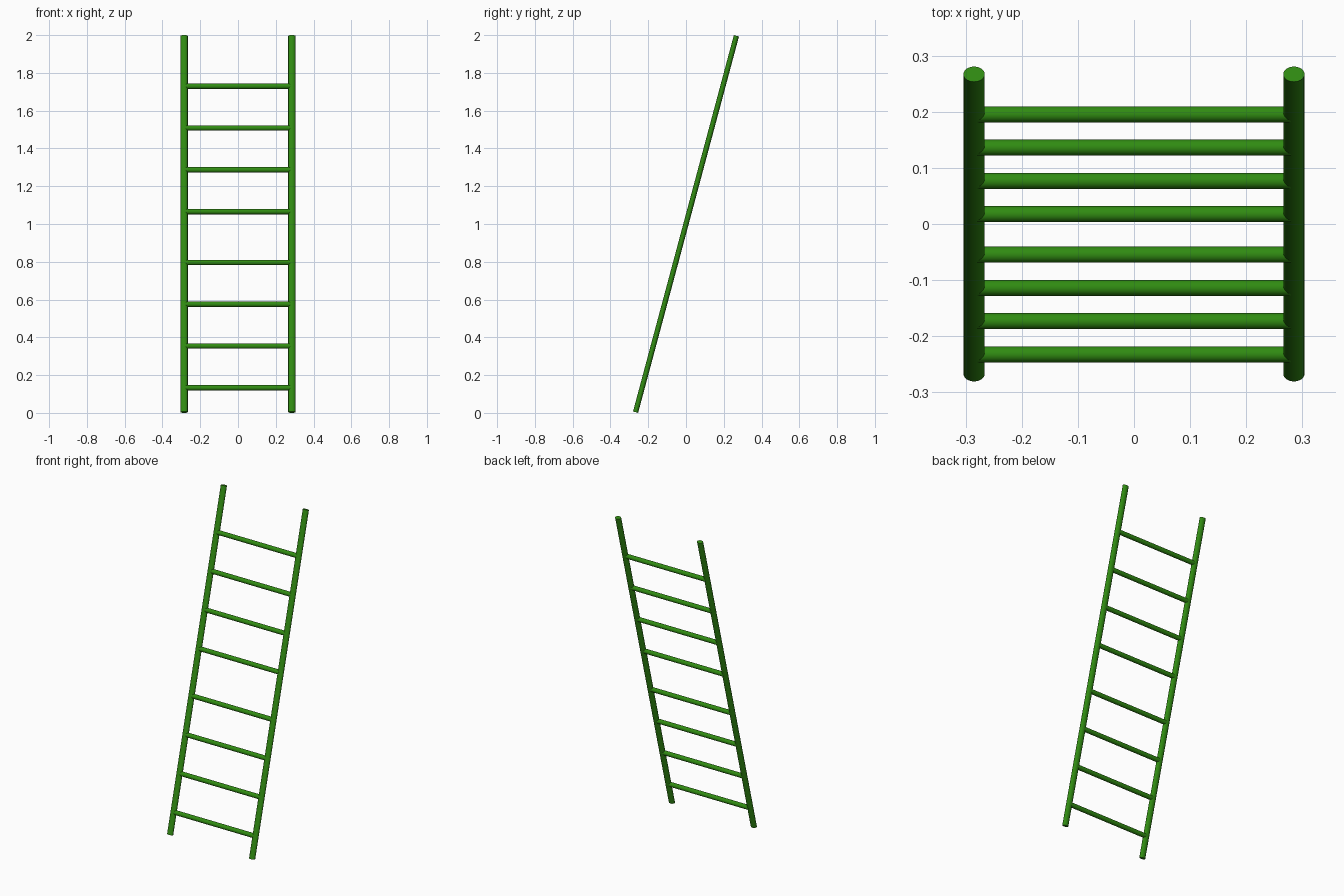
import bpy
from math import radians, pi
from mathutils import Matrix

if "Cube" in bpy.data.objects:
    bpy.data.objects.remove(bpy.data.objects["Cube"])

TILT = Matrix.Rotation(radians(-15), 4, 'X')   # ladder leans back towards +y
CENTRE = Matrix.Translation((0, 0, 1))

green = bpy.data.materials.new("green_paint")
green.diffuse_color = (0.03, 0.26, 0.006, 1)
green.use_nodes = True
green.node_tree.nodes["Principled BSDF"].inputs["Base Color"].default_value = green.diffuse_color


def rod(name, local, rx, ry, length):
    """Smooth rod of elliptical section, placed in the leaning ladder frame."""
    bpy.ops.mesh.primitive_cylinder_add(vertices=32, radius=1, depth=1)
    ob = bpy.context.object
    ob.name = name
    ob.data.transform(CENTRE @ TILT @ local @ Matrix.Diagonal((rx, ry, length, 1)))
    ob.data.materials.append(green)
    bpy.ops.object.shade_smooth_by_angle(angle=radians(40))
    return ob


# Side rails, slightly flattened front to back
for side, x in (("left", -0.285), ("right", 0.285)):
    rod(side + "_rail", Matrix.Translation((x, 0, 0)), 0.019, 0.014, 2.063)

# Rungs: two groups of four with a wider gap between the groups
lay_flat = Matrix.Rotation(pi / 2, 4, 'Y')
for group in range(2):
    for i in range(4):
        s = -0.898 + 0.229 * i + 0.966 * group
        rod(f"rung_{group * 4 + i + 1}", Matrix.Translation((0, 0, s)) @ lay_flat,
            0.0142, 0.0142, 0.56)
